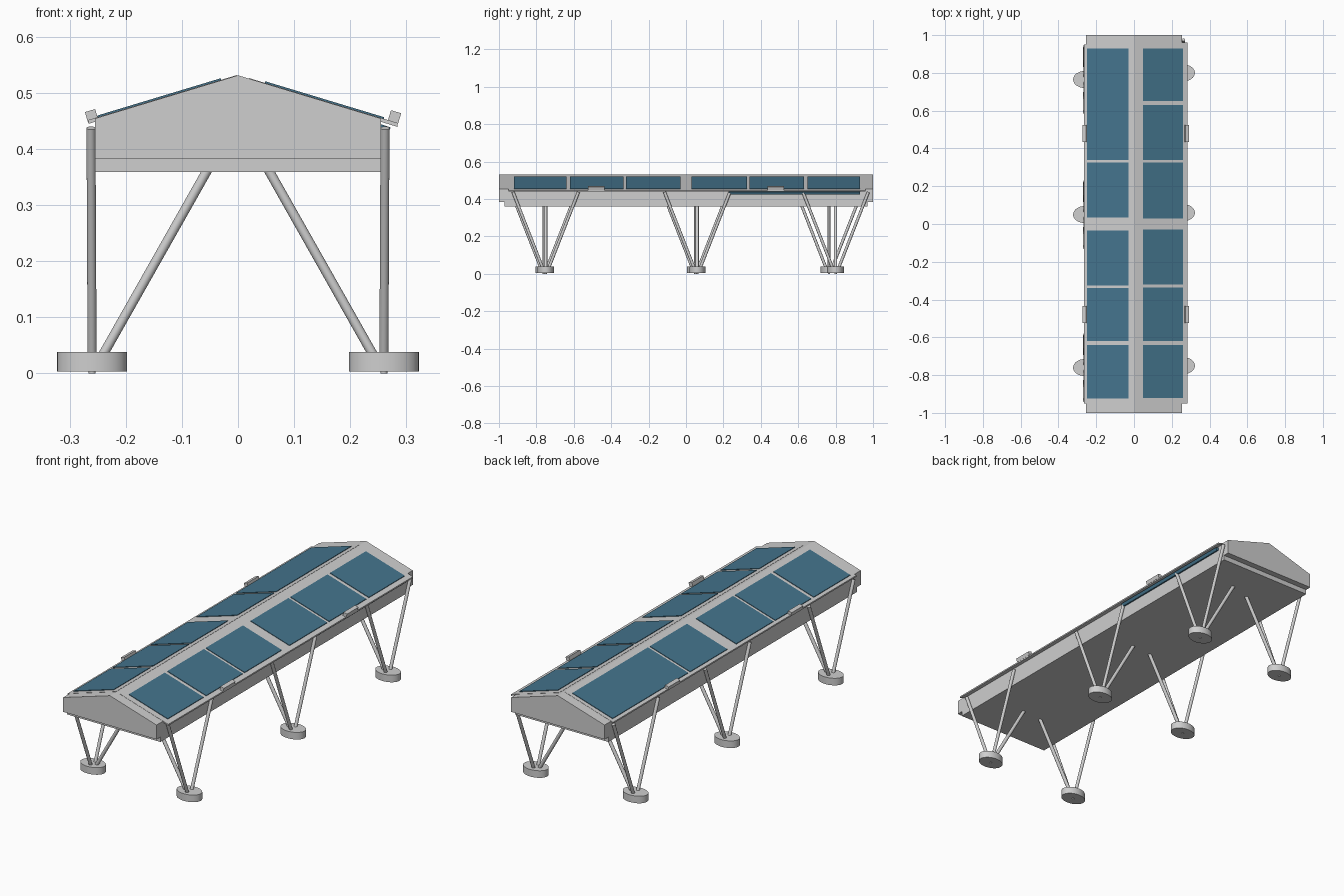
import bpy, bmesh, math
from mathutils import Vector

if "Cube" in bpy.data.objects:
    bpy.data.objects.remove(bpy.data.objects["Cube"])


def material(name, rgb):
    m = bpy.data.materials.new(name)
    m.diffuse_color = (*rgb, 1)
    m.use_nodes = True
    m.node_tree.nodes["Principled BSDF"].inputs["Base Color"].default_value = m.diffuse_color
    return m


GREY = material("light grey", (0.62, 0.62, 0.62))
BLUE = material("panel blue", (0.058, 0.175, 0.265))


def finish(name, bm, mat):
    bmesh.ops.recalc_face_normals(bm, faces=bm.faces)
    me = bpy.data.meshes.new(name)
    bm.to_mesh(me)
    bm.free()
    me.materials.append(mat)
    ob = bpy.data.objects.new(name, me)
    bpy.context.collection.objects.link(ob)
    return ob


def prism(name, profile, y0, y1, mat):
    """Extrude an (x, z) profile along y."""
    bm = bmesh.new()
    face = bm.faces.new([bm.verts.new((x, y0, z)) for x, z in profile])
    ext = bmesh.ops.extrude_face_region(bm, geom=[face])
    verts = [v for v in ext["geom"] if isinstance(v, bmesh.types.BMVert)]
    bmesh.ops.translate(bm, verts=verts, vec=(0, y1 - y0, 0))
    return finish(name, bm, mat)


def smooth(ob):
    bpy.ops.object.select_all(action='DESELECT')
    ob.select_set(True)
    bpy.context.view_layer.objects.active = ob
    bpy.ops.object.shade_smooth_by_angle(angle=math.radians(40))


def strut(name, a, b, radius):
    a, b = Vector(a), Vector(b)
    bm = bmesh.new()
    bmesh.ops.create_cone(bm, cap_ends=True, segments=16, radius1=radius,
                          radius2=radius, depth=(b - a).length)
    ob = finish(name, bm, GREY)
    ob.rotation_euler = (b - a).to_track_quat('Z', 'Y').to_euler()
    ob.location = (a + b) / 2
    smooth(ob)


RIDGE, SLOPE = 0.531, 0.302


def roof_z(x):
    return RIDGE - SLOPE * abs(x)


def slope_plate(name, x0, x1, y0, y1, low, high, mat):
    """Plate lying on the roof slope between two height offsets."""
    prism(name, [(x0, roof_z(x0) + low), (x1, roof_z(x1) + low),
                 (x1, roof_z(x1) + high), (x0, roof_z(x0) + high)], y0, y1, mat)


# Hull: shorter floor slab below the full-length gabled body
prism("floor_slab", [(-.255, .359), (.255, .359), (.255, .384), (-.255, .384)],
      -.97, .97, GREY)
prism("gabled_body", [(-.255, .383), (.255, .383), (.255, roof_z(.255)),
                      (0, RIDGE), (-.255, roof_z(.255))], -1, 1, GREY)

# Roof frames overhanging the side walls
slope_plate("left_roof_frame", -.266, -.002, -.95, .95, -.006, .001, GREY)
slope_plate("right_roof_frame", .02, .284, -.95, .96, -.006, .001, GREY)

# Blue panels; the last two on the left run together
left_rows = [(-.925, -.64), (-.62, -.34), (-.325, -.035), (.035, .325), (.34, .93)]
right_rows = [(-.92, -.64), (-.62, -.335), (-.32, -.03), (.03, .325), (.34, .63), (.65, .93)]
for i, (y0, y1) in enumerate(left_rows):
    slope_plate(f"left_panel_{i + 1}", -.25, -.03, y0, y1, -.002, .004, BLUE)
for i, (y0, y1) in enumerate(right_rows):
    slope_plate(f"right_panel_{i + 1}", .048, .26, y0, y1, -.002, .004, BLUE)

# Thin blue strip tucked under the right eave
prism("eave_strip", [(.254, .428), (.266, .424), (.272, .438), (.254, .444)],
      .23, .93, BLUE)

# Tilted clip blocks on both eaves
for side, cx, cz in ((-1, -.261, .459), (1, .279, .457)):
    for cy in (-.48, .48):
        c, s = math.cos(side * .29) * .0095, math.sin(side * .29) * .0095
        pts = [(cx + u * c + v * s, cz - u * s + v * c)
               for u, v in ((-1, -1), (1, -1), (1, 1), (-1, 1))]
        prism("eave_clip", pts, cy - .045, cy + .045, GREY)

# Feet with two outer struts and one inner strut each
for side, label, rows in ((-1, "left", (-.76, .05, .765)),
                          (1, "right", (-.75, .06, .80))):
    for y in rows:
        bm = bmesh.new()
        bmesh.ops.create_cone(bm, cap_ends=True, segments=32, radius1=.0625,
                              radius2=.0625, depth=.035)
        bmesh.ops.scale(bm, verts=bm.verts, vec=(1, .72, 1))
        bmesh.ops.translate(bm, verts=bm.verts, vec=(side * .26, y, .0205))
        smooth(finish(f"{label}_foot", bm, GREY))
        strut(f"{label}_foot_pin", (side * .26, y, 0), (side * .26, y, .01), .006)
        for d in (-1, 1):
            strut(f"{label}_outer_strut", (side * .26, y + d * .012, .02),
                  (side * .262, y + d * .175, .437), .008)
        strut(f"{label}_inner_strut", (side * .248, y, .02),
              (side * .05, y, .37), .0085)
